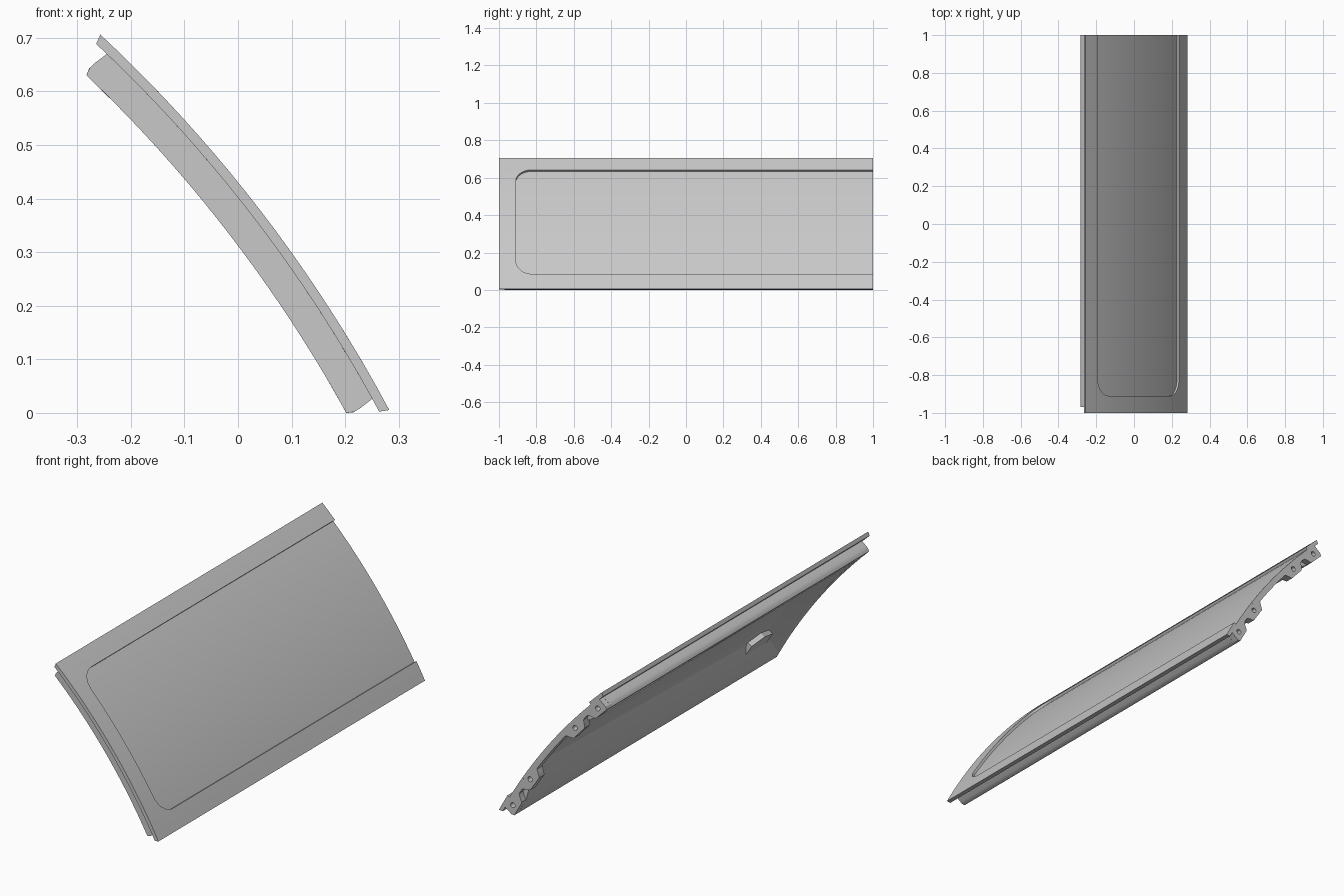
import bpy, bmesh, math
from mathutils import Vector

if "Cube" in bpy.data.objects:
    bpy.data.objects.remove(bpy.data.objects["Cube"], do_unlink=True)

# Bend axis and radii of the curved panel
CX, CZ, MID = -2.098, -1.269, 0.656
R_OUT, R_FLOOR, R_SKIN, R_IN = 2.70, 2.688, 2.682, 2.627
SKIN, FRAME, RECESS = 0.1645, 0.152, 0.1305     # half angles

SHADE = (0.58, 0.58, 0.58, 1)
grey = bpy.data.materials.new("panel grey")
grey.use_nodes = True
grey.diffuse_color = SHADE
grey.node_tree.nodes["Principled BSDF"].inputs["Base Color"].default_value = SHADE


def bend(t, y, r):
    a = MID + t
    return Vector((CX + r * math.cos(a), y, CZ + r * math.sin(a)))


def activate(obj):
    bpy.ops.object.select_all(action='DESELECT')
    obj.select_set(True)
    bpy.context.view_layer.objects.active = obj


def finish(name, bm):
    bmesh.ops.recalc_face_normals(bm, faces=bm.faces)
    mesh = bpy.data.meshes.new(name)
    bm.to_mesh(mesh)
    bm.free()
    mesh.materials.append(grey)
    obj = bpy.data.objects.new(name, mesh)
    bpy.context.collection.objects.link(obj)
    activate(obj)
    bpy.ops.object.shade_smooth_by_angle(angle=math.radians(25))


def bent_plate(name, outline, r0, r1):
    """Extrude an (angle, y) outline between two radii, following the bend."""
    bm = bmesh.new()
    face = bm.faces.new([bm.verts.new((t, y, r0)) for t, y in outline])
    new = bmesh.ops.extrude_face_region(bm, geom=[face])["geom"]
    for v in new:
        if isinstance(v, bmesh.types.BMVert):
            v.co.z = r1
    for i in range(-9, 10):
        geom = bm.verts[:] + bm.edges[:] + bm.faces[:]
        bmesh.ops.bisect_plane(bm, geom=geom, plane_co=(i * 0.0164, 0, 0),
                               plane_no=(1, 0, 0), dist=1e-5)
    for v in bm.verts:
        t, y, r = v.co
        # the long outer edges of the skin slant slightly inward
        slant = 0.8 if abs(t) > 0.16 else 0
        v.co = bend(t * (1 + slant * (r - R_OUT)), y, r)
    finish(name, bm)


def loft(name, rings):
    """Join matching rings of (angle, y, radius) points into a closed solid."""
    bm = bmesh.new()
    loops = [[bm.verts.new(bend(*p)) for p in ring] for ring in rings]
    bm.faces.new(loops[0])
    bm.faces.new(loops[-1])
    n = len(loops[0])
    for a, b in zip(loops, loops[1:]):
        for i in range(n):
            j = (i + 1) % n
            bm.faces.new((a[i], a[j], b[j], b[i]))
    finish(name, bm)


def rect(t0, t1, y0, y1):
    return [(t0, y0), (t1, y0), (t1, y1), (t0, y1)]


# Outer skin with a raised border around the recessed field, open at the back
bent_plate("skin", rect(-SKIN, SKIN, -1, 1), R_SKIN, R_FLOOR)
rad, y_edge = 0.085, -0.91
inner = [(RECESS, 1)]
for side, start in ((1, 0), (-1, 90)):
    for i in range(9):
        ang = math.radians(start + i * 90 / 8)
        inner.append((side * (RECESS - rad / R_OUT) + math.cos(ang) * rad / R_OUT,
                      y_edge + rad - math.sin(ang) * rad))
inner.append((-RECESS, 1))
bent_plate("raised_border", [(-SKIN, 1), (-SKIN, -1), (SKIN, -1), (SKIN, 1)] + inner,
           R_FLOOR, R_OUT)

# Front bulkhead with a sloping inner side
loft("front_bulkhead", [[(-FRAME + FRAME * i / 10, y, r) for y, r in (
    (-0.97, R_SKIN), (-0.97, R_IN), (-0.93, R_IN), (-0.83, R_SKIN))] for i in range(21)])

# Long rails that widen toward the back, and latch blocks, mirrored about the middle
for side, tag in ((1, "upper"), (-1, "lower")):
    loft(tag + "_rail", [[(side * t, y, r) for t, r in (
        (FRAME, R_SKIN), (FRAME + 0.0018, 2.652), (FRAME + 0.0018, 2.640), (FRAME, R_IN),
        (crest, R_IN), (toe, R_SKIN))]
        for y, crest, toe in ((-0.97, 0.130, 0.092), (0.97, 0.122, 0.050))])
    block = [(0.080, -0.84), (0.108, -0.84), (0.116, -0.76), (0.108, -0.68),
             (0.080, -0.68), (0.072, -0.76)]
    bent_plate(tag + "_latch_block", [(side * t, y) for t, y in block], 2.658, R_SKIN)

# Scalloped back rib with four bolt holes
BOLTS = (-0.138, -0.073, 0.073, 0.138)
count = 96
lower_edge = [bend(-FRAME - 0.002, 0, 2.640)]
for i in range(count + 1):
    t = -FRAME + 2 * FRAME * i / count
    gap = min(abs(t - b) for b in BOLTS)
    lobe = min(max((0.026 - gap) / 0.009, 0), 1)
    lower_edge.append(bend(t, 0, 2.660 + (R_IN - 2.660) * lobe))
lower_edge.append(bend(FRAME + 0.002, 0, 2.640))
upper_edge = [bend(FRAME - 2 * FRAME * i / 24, 0, R_SKIN) for i in range(25)]
loops = [lower_edge + upper_edge]
for b in BOLTS:
    c = bend(b, 0, 2.656)
    loops.append([c + Vector((math.cos(k * math.pi / 8), 0, math.sin(k * math.pi / 8))) * 0.012
                  for k in range(16)])
curve = bpy.data.curves.new("back_rib", 'CURVE')
curve.dimensions = '2D'
curve.fill_mode = 'BOTH'
curve.extrude = 0.02
for loop in loops:
    spline = curve.splines.new('POLY')
    spline.points.add(len(loop) - 1)
    spline.use_cyclic_u = True
    for p, co in zip(spline.points, loop):
        p.co = (co.x, co.z, 0, 1)
curve.materials.append(grey)
rib = bpy.data.objects.new("back_rib", curve)
bpy.context.collection.objects.link(rib)
rib.location.y = 0.98
rib.rotation_euler.x = math.pi / 2
activate(rib)
bpy.ops.object.convert(target='MESH')
bpy.ops.object.shade_smooth_by_angle(angle=math.radians(25))
